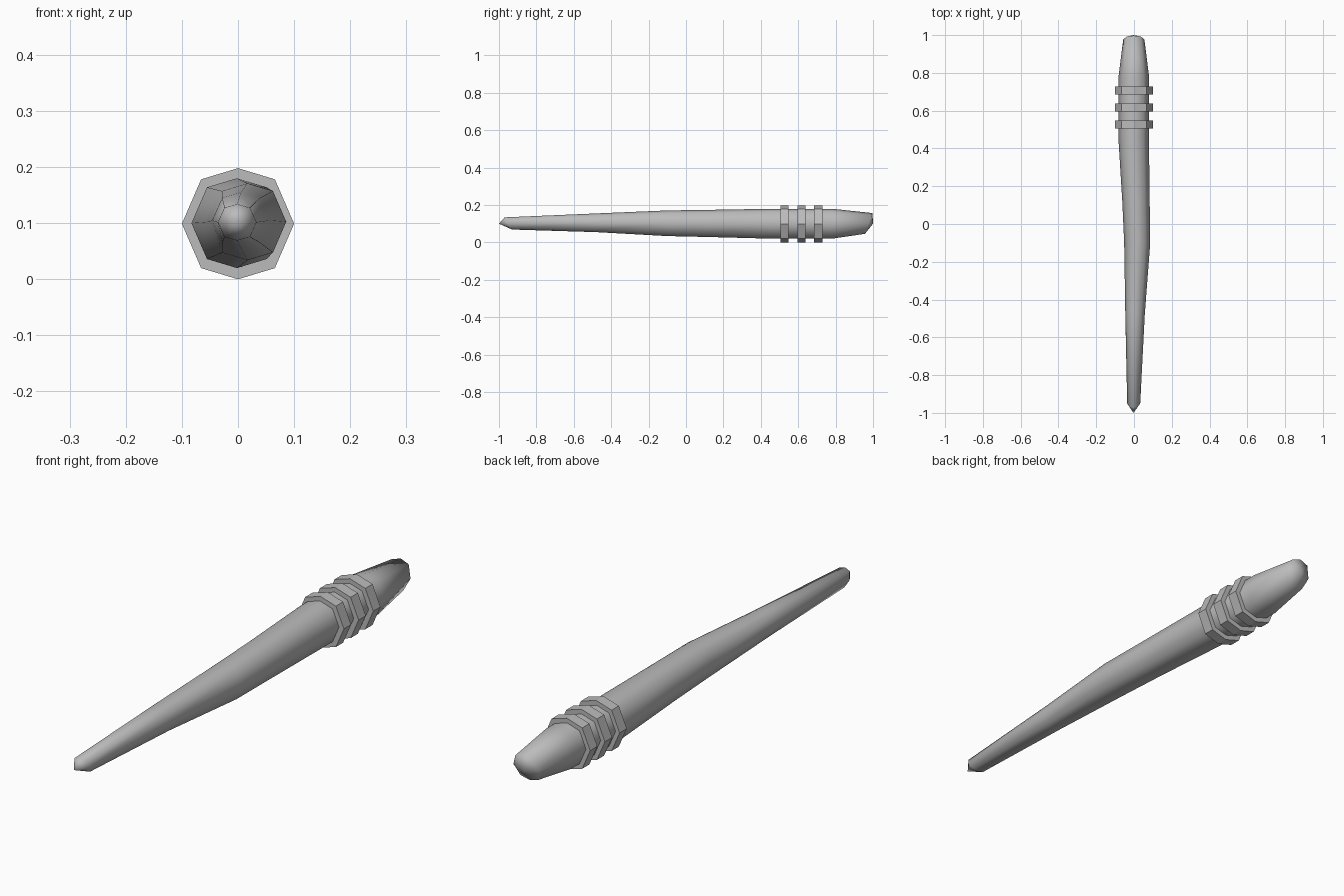
import bpy
import bmesh
import math

cube = bpy.data.objects.get("Cube")
if cube:
    bpy.data.objects.remove(cube, do_unlink=True)

SIDES = 8
MID_Z = 0.1

grey = bpy.data.materials.new("plain grey")
grey.use_nodes = True
grey.diffuse_color = (0.5, 0.5, 0.5, 1)
grey.node_tree.nodes["Principled BSDF"].inputs["Base Color"].default_value = (0.5, 0.5, 0.5, 1)


def octagon(bm, y, left, right, low, high, tilt=0.0):
    """Slightly tall octagon between four limits; tilt moves its top along y."""
    cx, cz = (left + right) / 2, (low + high) / 2
    rx, rz = (right - left) / 2, (high - low) / 2
    loop = []
    for i in range(SIDES):
        a = math.tau * i / SIDES
        c, s = math.cos(a), math.sin(a)
        if i % 2:
            c, s = c * 0.93, s * 1.13
        loop.append(bm.verts.new((cx + rx * c, y + tilt * s, cz + rz * s)))
    return loop


def bridge(bm, a, b):
    for i in range(SIDES):
        j = (i + 1) % SIDES
        bm.faces.new((a[i], a[j], b[j], b[i]))


def finish(bm, name, smooth):
    bmesh.ops.recalc_face_normals(bm, faces=bm.faces)
    mesh = bpy.data.meshes.new(name)
    bm.to_mesh(mesh)
    bm.free()
    mesh.materials.append(grey)
    for p in mesh.polygons:
        p.use_smooth = smooth
    obj = bpy.data.objects.new(name, mesh)
    bpy.context.collection.objects.link(obj)
    return obj


# Crooked tapering shaft and handle: y, left, right, low, high, tilt
sections = [
    (-0.95, -0.036, 0.033, 0.069, 0.134, -0.02),
    (-0.48, -0.046, 0.057, 0.055, 0.155, 0),
    (-0.10, -0.052, 0.086, 0.034, 0.171, 0),
    (0.12, -0.062, 0.083, 0.029, 0.174, 0),
    (0.46, -0.083, 0.079, 0.020, 0.180, 0),
    (0.78, -0.082, 0.080, 0.020, 0.180, 0),
    (0.977, -0.057, 0.055, 0.046, 0.157, 0.02),
]
bm = bmesh.new()
loops = [octagon(bm, *s) for s in sections]
for a, b in zip(loops, loops[1:]):
    bridge(bm, a, b)
# Pointed ends
for loop, y in ((loops[0], -1.0), (loops[-1], 1.0)):
    tip = bm.verts.new((-0.003, y, MID_Z))
    for i in range(SIDES):
        bm.faces.new((loop[i], loop[(i + 1) % SIDES], tip))
finish(bm, "shaft", True)

# Three flat-sided grip rings
for n, name in enumerate(("front_ring", "middle_ring", "back_ring")):
    y = 0.527 + 0.09 * n
    bm = bmesh.new()
    ends = [octagon(bm, y + d, -0.1, 0.1, 0.0, 0.198) for d in (-0.022, 0.022)]
    bridge(bm, *ends)
    for end in ends:
        bm.faces.new(end)
    finish(bm, name, False)
